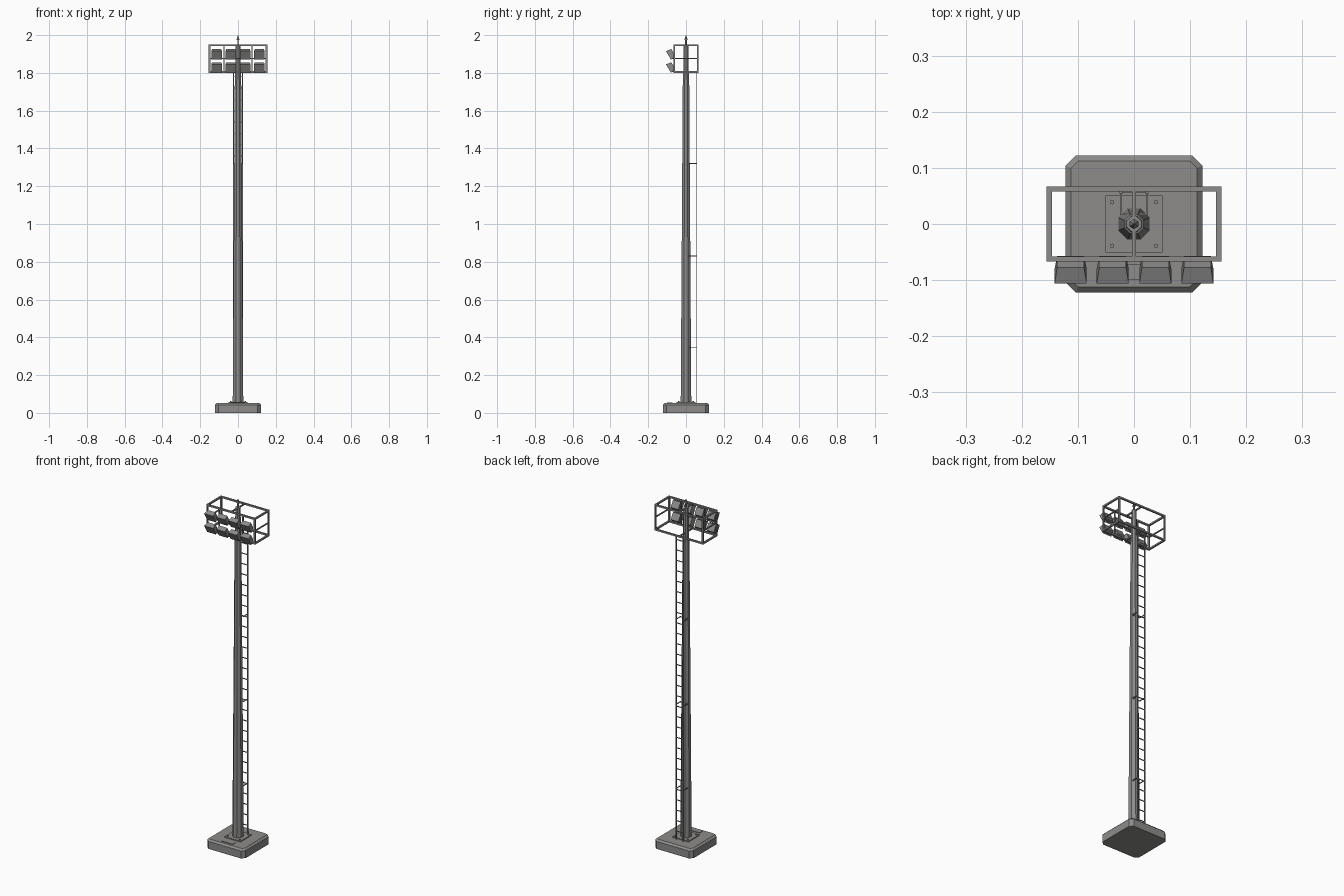
import bpy, bmesh, math
from mathutils import Matrix, Vector

cube = bpy.data.objects.get("Cube")
if cube:
    bpy.data.objects.remove(cube)

steel = bpy.data.materials.new("grey_steel")
steel.use_nodes = True
GREY = (0.27, 0.265, 0.26, 1)
steel.diffuse_color = GREY
steel.node_tree.nodes["Principled BSDF"].inputs["Base Color"].default_value = GREY


def finish(name, bm):
    bmesh.ops.recalc_face_normals(bm, faces=bm.faces)
    mesh = bpy.data.meshes.new(name)
    bm.to_mesh(mesh)
    bm.free()
    mesh.materials.append(steel)
    obj = bpy.data.objects.new(name, mesh)
    bpy.context.collection.objects.link(obj)
    return obj


def add_box(bm, lo, hi):
    lo, hi = Vector(lo), Vector(hi)
    m = Matrix.Translation((lo + hi) / 2) @ Matrix.Diagonal((*(hi - lo), 1))
    return bmesh.ops.create_cube(bm, size=1, matrix=m)["verts"]


def add_bar(bm, a, b, t):
    """Square bar along an axis, extended by half its thickness."""
    h = Vector((t, t, t)) / 2
    lo = Vector([min(p) for p in zip(a, b)]) - h
    hi = Vector([max(p) for p in zip(a, b)]) + h
    add_box(bm, lo, hi)


def add_cone(bm, r1, r2, z1, z2, sides, x=0, y=0, turn=0):
    m = Matrix.Translation((x, y, (z1 + z2) / 2)) @ Matrix.Rotation(turn, 4, "Z")
    bmesh.ops.create_cone(bm, cap_ends=True, segments=sides, radius1=r1,
                          radius2=r2, depth=z2 - z1, matrix=m)


# Foundation block with clipped corners and chamfered top
bm = bmesh.new()
add_box(bm, (-0.122, -0.122, 0), (0.122, 0.122, 0.053))
upright = [e for e in bm.edges if abs(e.verts[0].co.z - e.verts[1].co.z) > 0.01]
bmesh.ops.bevel(bm, geom=upright, offset=0.018, segments=1, affect="EDGES")
rim = [e for e in bm.edges if min(v.co.z for v in e.verts) > 0.05]
bmesh.ops.bevel(bm, geom=rim, offset=0.01, segments=1, affect="EDGES")
finish("foundation", bm)

# Anchor plate with four bolts, and the cable cover in front
bm = bmesh.new()
add_box(bm, (-0.051, -0.051, 0.052), (0.051, 0.051, 0.058))
for x in (-0.039, 0.039):
    for y in (-0.039, 0.039):
        add_cone(bm, 0.004, 0.004, 0.057, 0.063, 6, x, y)
finish("anchor_plate", bm)
bm = bmesh.new()
add_box(bm, (-0.036, -0.1, 0.052), (0.036, -0.072, 0.056))
finish("cable_cover", bm)

# Octagonal tapering mast
bm = bmesh.new()
corner = 1 / math.cos(math.pi / 8)
for r1, r2, z1, z2 in ((0.028, 0.017, 0.057, 1.765), (0.015, 0.013, 1.765, 1.95)):
    add_cone(bm, r1 * corner, r2 * corner, z1, z2, 8, turn=math.pi / 8)
finish("mast", bm)

# Lightning rod
bm = bmesh.new()
add_cone(bm, 0.004, 0.004, 1.945, 1.98, 6)
add_cone(bm, 0.009, 0.0005, 1.975, 2.0, 6)
finish("lightning_rod", bm)

# Cage of square bars
X, Y, LOW, MID, TOP, T = 0.151, 0.062, 1.805, 1.877, 1.946, 0.009
bm = bmesh.new()
for z in (LOW, TOP):
    for s in (-1, 1):
        add_bar(bm, (-X, s * Y, z), (X, s * Y, z), T)
        add_bar(bm, (s * X, -Y, z), (s * X, Y, z), T)
    add_bar(bm, (0, -Y, z), (0, Y, z), 0.007)
for x in (-X, X):
    add_bar(bm, (x, -Y, MID), (x, Y, MID), 0.006)
    for y in (-Y, Y):
        add_bar(bm, (x, y, LOW), (x, y, TOP), T)
add_bar(bm, (-X, -Y, MID), (X, -Y, MID), 0.006)
for x in (-0.075, 0.075):
    add_bar(bm, (x, -Y, LOW), (x, -Y, TOP), 0.006)
finish("lamp_cage", bm)

# Two rows of floodlights tilted downwards, each with a mounting foot
bm = bmesh.new()
tilt = Matrix.Rotation(math.radians(30), 4, "X")
for z in (1.893, 1.823):
    for x in (-0.113, -0.038, 0.038, 0.113):
        verts = add_box(bm, (-0.0285, 0, -0.026), (0.0285, 0.03, 0.026))
        for v in verts:
            if v.co.y > 0.01:
                v.co.x *= 0.84
                v.co.z *= 0.8
        bmesh.ops.transform(bm, verts=verts,
                            matrix=Matrix.Translation((x, -0.093, z)) @ tilt)
        add_box(bm, (x - 0.006, -0.075, z - 0.019), (x + 0.006, -Y, z - 0.013))
finish("floodlights", bm)

# Ladder on the rear, with stand-off brackets to the mast
bm = bmesh.new()
for x in (-0.023, 0.023):
    add_bar(bm, (x, 0.057, 0.055), (x, 0.057, 1.803), 0.005)
    for z in (0.345, 0.83, 1.32):
        add_bar(bm, (x, 0.018, z), (x, 0.057, z), 0.004)
for z in (0.345, 0.83, 1.32):
    add_bar(bm, (-0.023, 0.018, z), (0.023, 0.018, z), 0.004)
for i in range(29):
    z = 0.1 + i * 0.06
    add_bar(bm, (-0.023, 0.057, z), (0.023, 0.057, z), 0.004)
finish("ladder", bm)
